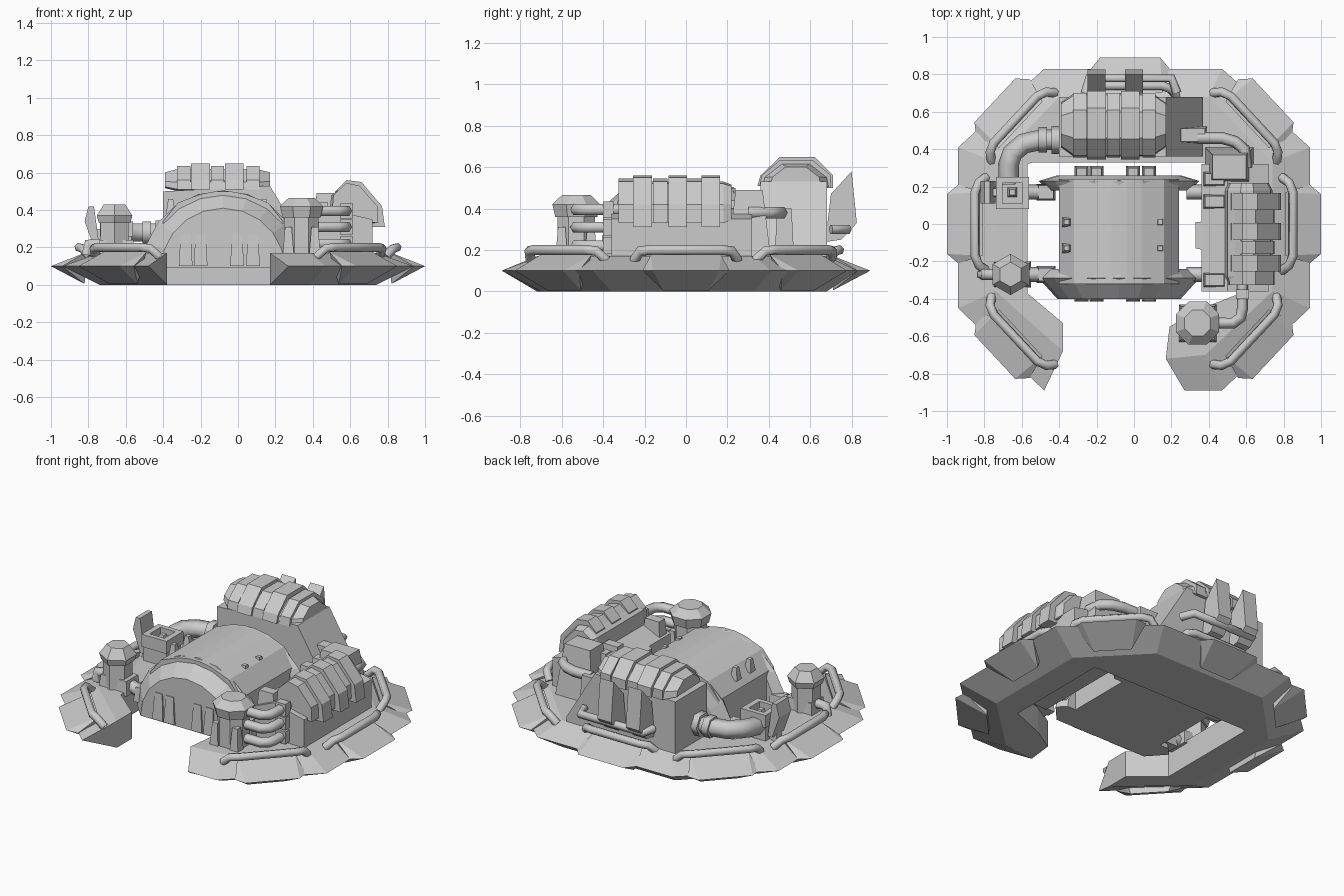
import bpy, bmesh, math
from mathutils import Vector, Matrix

if "Cube" in bpy.data.objects:
    bpy.data.objects.remove(bpy.data.objects["Cube"])


def finish(name, bm):
    bmesh.ops.recalc_face_normals(bm, faces=bm.faces)
    me = bpy.data.meshes.new(name)
    bm.to_mesh(me)
    bm.free()
    ob = bpy.data.objects.new(name, me)
    bpy.context.collection.objects.link(ob)
    return ob


def hull(name, pts, mat=Matrix()):
    bm = bmesh.new()
    vs = [bm.verts.new(mat @ Vector(p)) for p in pts]
    bmesh.ops.convex_hull(bm, input=vs)
    bmesh.ops.dissolve_limit(bm, angle_limit=0.02, verts=bm.verts, edges=bm.edges)
    return finish(name, bm)


def box(name, x, y, z, taper=0.0):
    """Block between ranges; the top shrinks by taper."""
    t = taper
    return hull(name, [(a + s * t * k, b + r * t * k, c)
                       for a, s in ((x[0], 1), (x[1], -1))
                       for b, r in ((y[0], 1), (y[1], -1))
                       for c, k in ((z[0], 0), (z[1], 1))])


def prism(name, prof, axis, a, b, inset=0.0, depth=0.0):
    """Convex profile extruded along x or y, optionally with chamfered ends."""
    cx = sum(p[0] for p in prof) / len(prof)
    cz = sum(p[1] for p in prof) / len(prof)
    pts = []
    for t, k in ((a, 1 - inset), (a + depth, 1), (b - depth, 1), (b, 1 - inset)):
        for u, z in prof:
            u, z = cx + (u - cx) * k, cz + (z - cz) * k
            pts.append((t, u, z) if axis == 'x' else (u, t, z))
    return hull(name, pts)


def pipe(name, pts, r, mat=Matrix()):
    cu = bpy.data.curves.new(name, 'CURVE')
    cu.dimensions = '3D'
    cu.bevel_depth = r
    cu.bevel_resolution = 1
    cu.use_fill_caps = True
    sp = cu.splines.new('POLY')
    sp.points.add(len(pts) - 1)
    for q, p in zip(sp.points, pts):
        q.co = (*(mat @ Vector(p)), 1)
    tmp = bpy.data.objects.new(name + "_path", cu)
    bpy.context.collection.objects.link(tmp)
    me = bpy.data.meshes.new_from_object(tmp.evaluated_get(bpy.context.evaluated_depsgraph_get()))
    bpy.data.objects.remove(tmp)
    ob = bpy.data.objects.new(name, me)
    bpy.context.collection.objects.link(ob)


def tank(name, x, y, r, z0, z1, z2, z3, n=8):
    """Drum with a wider bevelled cap."""
    def ring(rad, z):
        return [(x + rad * math.cos(math.tau * (i + .5) / n),
                 y + rad * math.sin(math.tau * (i + .5) / n), z) for i in range(n)]
    hull(name + "_body", ring(r * .78, z0) + ring(r * .78, z1))
    hull(name + "_cap", ring(r * .88, z1) + ring(r, z2) + ring(r * .6, z3))


# C-shaped base: outer edge, ridge and inner edge at each corner
outer = [(-.48, -.89), (-.94, -.45), (-.94, .41), (-.48, .83), (.47, .83),
         (.94, .41), (.94, -.45), (.47, -.89), (.27, -.89)]
ridge = [(-.38, -.68), (-.74, -.36), (-.74, .33), (-.4, .68), (.4, .68),
         (.74, .33), (.74, -.36), (.38, -.7), (.17, -.72)]
inner = [(-.38, -.53), (-.57, -.37), (-.57, .32), (-.54, .33), (.54, .33),
         (.57, .32), (.57, -.37), (.34, -.46), (.19, -.55)]
bm = bmesh.new()
rows = [[bm.verts.new((*p, z)) for p, z in ((o, .1), (m, .17), (i, .17), (i, 0), (m, 0))]
        for o, m, i in zip(outer, ridge, inner)]
for a, b in zip(rows, rows[1:]):
    for k in range(5):
        bm.faces.new((a[k], a[(k + 1) % 5], b[(k + 1) % 5], b[k]))
bm.faces.new(rows[0])
bm.faces.new(rows[-1])
finish("base_ring", bm)

# Edge bumpers with grab rails
sides = [(.94, 0, 0), (-.94, 0, 180), (-.02, .83, 90), (.7, .62, 43), (-.7, .62, 137),
         (.7, -.67, -43), (-.7, -.67, -137)]
for cx, cy, ang in sides:
    m = Matrix.Translation((cx, cy, 0)) @ Matrix.Rotation(math.radians(ang), 4, 'Z')
    hull("bumper", [(v, s * u, z) for s in (1, -1) for v, u, z in
                    ((.06, .16, .1), (.0, .21, .1), (-.13, .17, .175), (-.12, .11, .005))], m)
    pipe("grab_rail", [(-.15, -.25, .15), (-.11, -.22, .195), (-.09, -.17, .2),
                       (-.09, .17, .2), (-.11, .22, .195), (-.15, .25, .15)], .025, m)

# Central vaulted hall
CX, Z0 = -.08, .09


def arch(rx, rz, n=10):
    return [(CX + rx * math.cos(math.pi * i / n), Z0 + rz * math.sin(math.pi * i / n))
            for i in range(n + 1)]


vault = [(CX + s * u, z) for s in (1, -1) for u, z in
         ((.32, Z0), (.32, .34), (.24, .44), (.12, .485), (.04, .5))]
prism("hall_vault", vault, 'y', -.32, .24)
for name, a, b, c in (("front", -.4, -.29, -.24), ("back", .26, .23, .18)):
    hull(name + "_rim", [(x, a, z) for x, z in arch(.33, .32)]
         + [(x, b, z) for x, z in arch(.43, .415)]
         + [(x, c, z) for x, z in arch(.38, .405)])
for x in (-.28, -.2, -.005, .08):
    box("front_shutter", (x - .037, x + .037), (-.415, -.38), (.1, .27), .01)
    box("back_shutter", (x - .037, x + .037), (.24, .31), (.1, .27), .01)
for x in (-.36, .14):
    for y in (-.13, .01):
        box("roof_vent", (x - .025, x + .025), (y - .025, y + .025), (.38, .46), .012)
# Hall anchors to the ring
for s in (1, -1):
    for y in (-.27, .17):
        pipe("anchor_strut", [(CX + s * .36, y, .17), (s * .5, y, .17), (s * .64, y, .21)], .04)
        box("anchor_collar", (s * .47 - .05, s * .47 + .05), (y - .045, y + .045), (.12, .21), .01)

# Back block with sloped flank, roof pod and ribs
prism("back_block", [(-.4, .1), (-.4, .5), (.17, .53), (.37, .2), (.37, .1)], 'y', .36, .68)
prism("back_pod", [(.36, .51), (.37, .55), (.46, .62), (.6, .62), (.69, .55), (.7, .5)],
      'x', -.39, .17, .3, .07)
for x in (-.2, -.02):
    prism("roof_rib", [(.345, .51), (.36, .56), (.455, .65), (.62, .65), (.71, .56), (.71, .5)],
          'x', x - .05, x + .05)
for x in (-.29, -.11, .08):
    prism("roof_band", [(.355, .51), (.365, .56), (.455, .635), (.61, .635), (.7, .56), (.7, .5)],
          'x', x - .035, x + .035)
for x in (-.2, 0):
    prism("back_fin", [(.68, .3), (.7, .47), (.8, .58), (.825, .33), (.75, .25), (.68, .24)],
          'x', x - .048, x + .048)
pipe("back_conduit", [(-.26, .7, .3), (-.24, .78, .3), (.2, .78, .3), (.23, .7, .3)], .025)
box("flank_box", (.24, .39), (.43, .52), (.2, .4), .01)

# Right block with curved ribbed roof
prism("right_block", [(.36, .1), (.36, .34), (.5, .4), (.72, .35), (.72, .1)], 'y', -.36, .32)
prism("right_pod", [(.48, .34), (.5, .48), (.57, .53), (.64, .52), (.73, .42), (.74, .33)],
      'y', -.32, .22, .15, .04)
box("right_rear_pod", (.38, .64), (.2, .41), (.16, .49), .04)
for y in (-.21, -.04, .12):
    prism("right_rib", [(.5, .36), (.52, .5), (.58, .56), (.66, .55), (.77, .42), (.785, .31), (.72, .31)],
          'y', y - .045, y + .045)
for y in (-.29, -.125, .04):
    prism("right_band", [(.5, .36), (.51, .48), (.58, .545), (.65, .53), (.745, .42), (.75, .33)],
          'y', y - .035, y + .035)
hull("inner_prow", [(.46, -.07, .3), (.33, -.13, .34), (.33, .01, .34), (.33, -.13, .14),
                    (.33, .01, .14), (.46, -.16, .14), (.46, .02, .14), (.46, -.16, .36), (.46, .02, .36)])
for y in (-.3, .12, .24):
    box("inner_box", (.36, .5), (y - .05, y + .05), (.2, .44), .02)

# Front right tank with stacked pipes
tank("front_tank", .34, -.53, .125, .16, .36, .42, .465)
for i in range(4):
    a = math.radians(45 + 90 * i)
    x, y = .34 + .1 * math.cos(a), -.53 + .1 * math.sin(a)
    box("tank_foot", (x - .03, x + .03), (y - .03, y + .03), (.16, .31), .012)
for z in (.22, .31, .395):
    pipe("tank_pipe", [(.38, -.53, z), (.53, -.53, z), (.57, -.5, z), (.58, -.45, z), (.58, -.32, z)], .03)
    box("pipe_clamp", (.545, .615), (-.4, -.35), (z - .04, z + .04))

# Left equipment: capped tank, open-topped crate and side screen
tank("left_tank", -.66, -.27, .11, .16, .33, .37, .43, 6)
box("left_tank_plinth", (-.75, -.55), (-.34, -.2), (.15, .24), .01)
pipe("left_tank_pipe", [(-.74, -.27, .22), (-.8, -.27, .22), (-.81, -.27, .16)], .03)
box("crate", (-.73, -.57), (.09, .24), (.15, .28))
for x in (-.72, -.58):
    box("crate_side", (x - .018, x + .018), (.08, .25), (.26, .34))
for y in (.095, .235):
    box("crate_end", (-.73, -.57), (y - .015, y + .015), (.26, .34))
box("crate_core", (-.68, -.62), (.14, .2), (.26, .33), .015)
hull("side_screen", [(x + d, y, z) for d in (0, .03) for y in (.11, .23)
                     for x, z in ((-.8, .42), (-.82, .34), (-.77, .2))])
box("screen_bracket", (-.78, -.71), (.14, .2), (.16, .3), .01)

# Corner conduits
pipe("left_elbow", [(-.38, .45, .28), (-.5, .45, .28), (-.59, .43, .28), (-.65, .38, .28),
                    (-.67, .32, .27), (-.67, .22, .25)], .055)
for x, r in ((-.42, .075), (-.49, .068)):
    pipe("elbow_collar", [(x - .02, .45, .28), (x + .025, .45, .28)], r)
pipe("right_elbow", [(.34, .46, .38), (.47, .46, .38), (.54, .44, .38), (.59, .4, .38), (.6, .3, .38)], .032)
